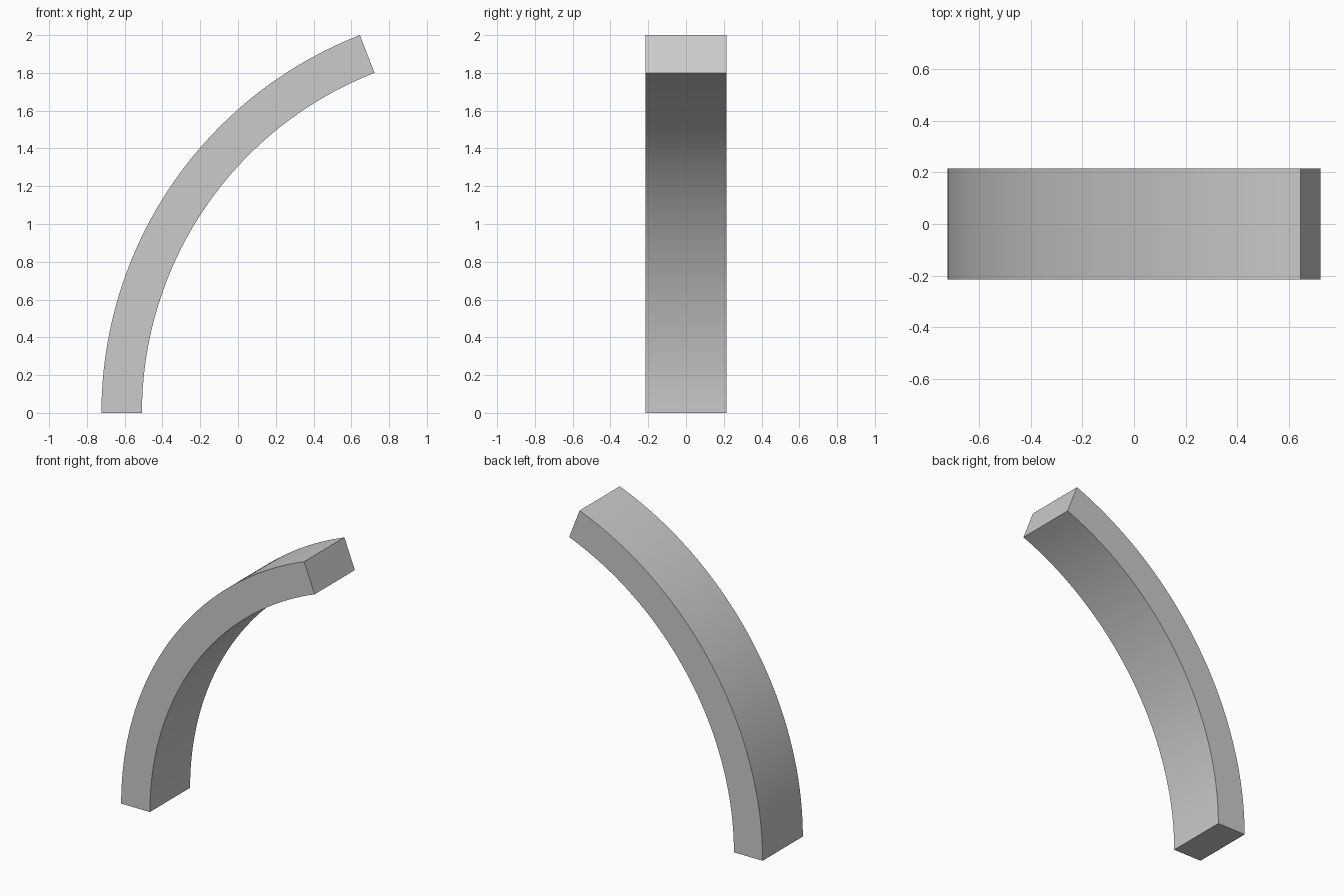
import bpy, bmesh
from math import sin, cos, radians

if "Cube" in bpy.data.objects:
    bpy.data.objects.remove(bpy.data.objects["Cube"])

SWEEP = 1.2                   # arc angle in radians
R_OUT = 2.0 / sin(SWEEP)      # outer radius so the tip reaches z = 2
R_IN = 0.9 * R_OUT
HALF_DEPTH = 0.1 * R_OUT
CX = (R_OUT + R_IN * cos(SWEEP)) / 2   # arc centre, keeps the model centred on x
SEGMENTS = 64

# Curved beam: a rectangular section swept along the arc
bm = bmesh.new()
rings = []
for i in range(SEGMENTS + 1):
    a = SWEEP * i / SEGMENTS
    section = [(R_OUT, -HALF_DEPTH), (R_IN, -HALF_DEPTH),
               (R_IN, HALF_DEPTH), (R_OUT, HALF_DEPTH)]
    rings.append([bm.verts.new((CX - r * cos(a), y, r * sin(a))) for r, y in section])

for lower, upper in zip(rings, rings[1:]):
    for k in range(4):
        n = (k + 1) % 4
        bm.faces.new((lower[k], lower[n], upper[n], upper[k]))

# End caps
bm.faces.new(rings[0][::-1])
bm.faces.new(rings[-1])
bmesh.ops.recalc_face_normals(bm, faces=bm.faces)

mesh = bpy.data.meshes.new("curved_beam")
bm.to_mesh(mesh)
bm.free()
beam = bpy.data.objects.new("curved_beam", mesh)
bpy.context.collection.objects.link(beam)

# Smooth curved sides with sharp edges
bpy.context.view_layer.objects.active = beam
beam.select_set(True)
bpy.ops.object.shade_smooth_by_angle(angle=radians(30))
